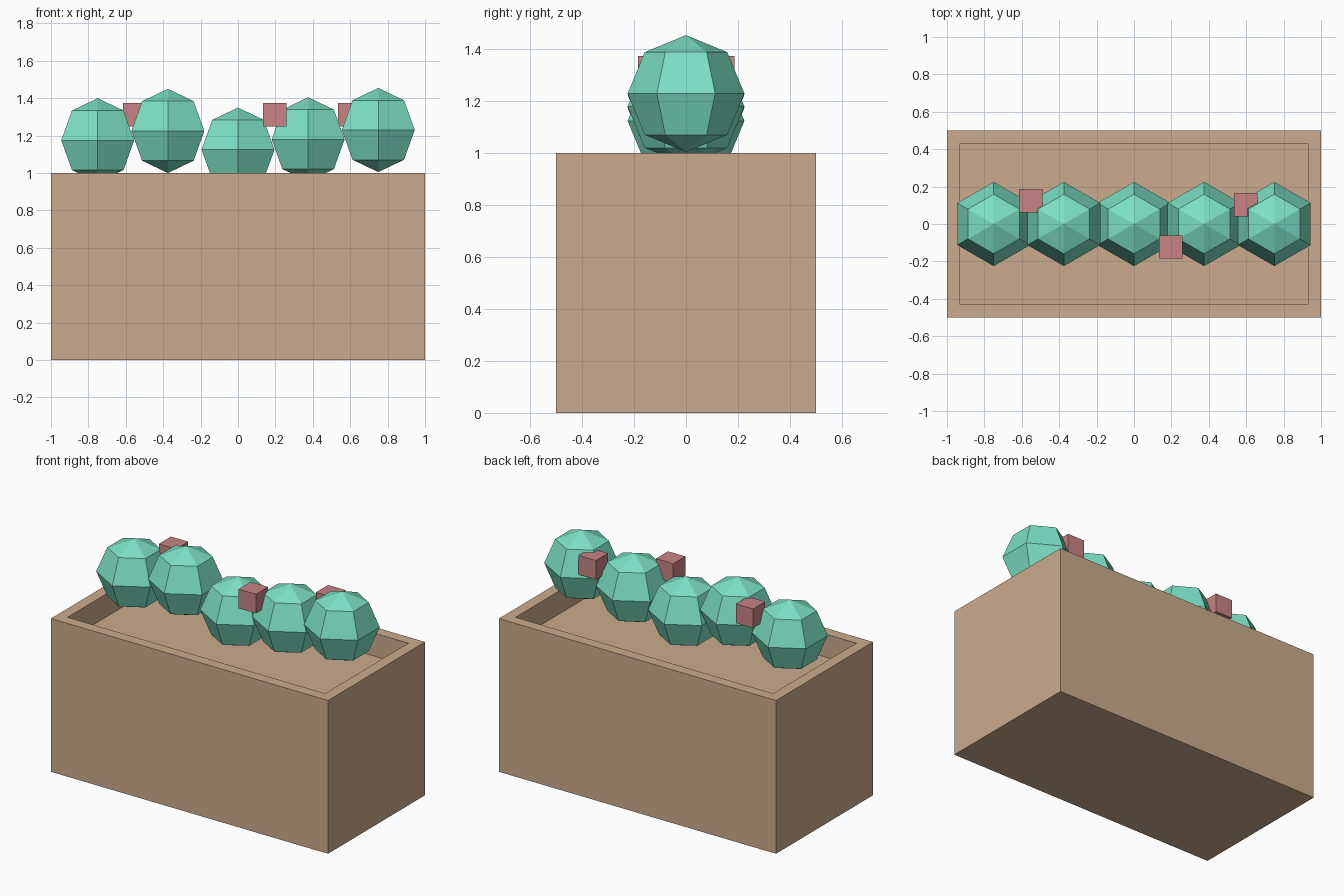
import bpy, bmesh
from mathutils import Matrix, Vector

if "Cube" in bpy.data.objects:
    bpy.data.objects.remove(bpy.data.objects["Cube"])


def material(name, rgb):
    m = bpy.data.materials.new(name)
    m.diffuse_color = (*rgb, 1)
    m.use_nodes = True
    m.node_tree.nodes["Principled BSDF"].inputs["Base Color"].default_value = m.diffuse_color
    return m


def add_object(name, bm, mat, location=(0, 0, 0)):
    mesh = bpy.data.meshes.new(name)
    bm.to_mesh(mesh)
    bm.free()
    mesh.materials.append(mat)
    ob = bpy.data.objects.new(name, mesh)
    ob.location = location
    bpy.context.collection.objects.link(ob)
    return ob


clay = material("tan clay", (0.60, 0.41, 0.27))
green = material("mint green", (0.20, 0.75, 0.55))
pink = material("dusty pink", (0.58, 0.23, 0.23))

# Planter box with a shallow recess in the top
bm = bmesh.new()
bmesh.ops.create_cube(bm, size=1, matrix=Matrix.Diagonal((2, 1, 1, 1)))
bm.normal_update()
top = max(bm.faces, key=lambda f: f.calc_center_median().z)
bmesh.ops.inset_region(bm, faces=[top], thickness=0.1)
ext = bmesh.ops.extrude_discrete_faces(bm, faces=[top])
bmesh.ops.translate(bm, verts=ext["faces"][0].verts, vec=Vector((0, 0, -0.15)))
add_object("planter_box", bm, clay, (0, 0, 0.5))

# Row of low-poly round plants at varied heights
for i, z in enumerate((1.175, 1.225, 1.125, 1.18, 1.23)):
    bm = bmesh.new()
    bmesh.ops.create_uvsphere(bm, u_segments=6, v_segments=4, radius=0.225)
    add_object(f"plant_{i + 1}", bm, green, (-0.75 + 0.375 * i, 0, z))

# Small cube flowers
for i, (x, y) in enumerate(((-0.553, 0.125), (0.197, -0.123), (0.597, 0.103))):
    bm = bmesh.new()
    bmesh.ops.create_cube(bm, size=0.125)
    add_object(f"flower_{i + 1}", bm, pink, (x, y, 1.3125))
